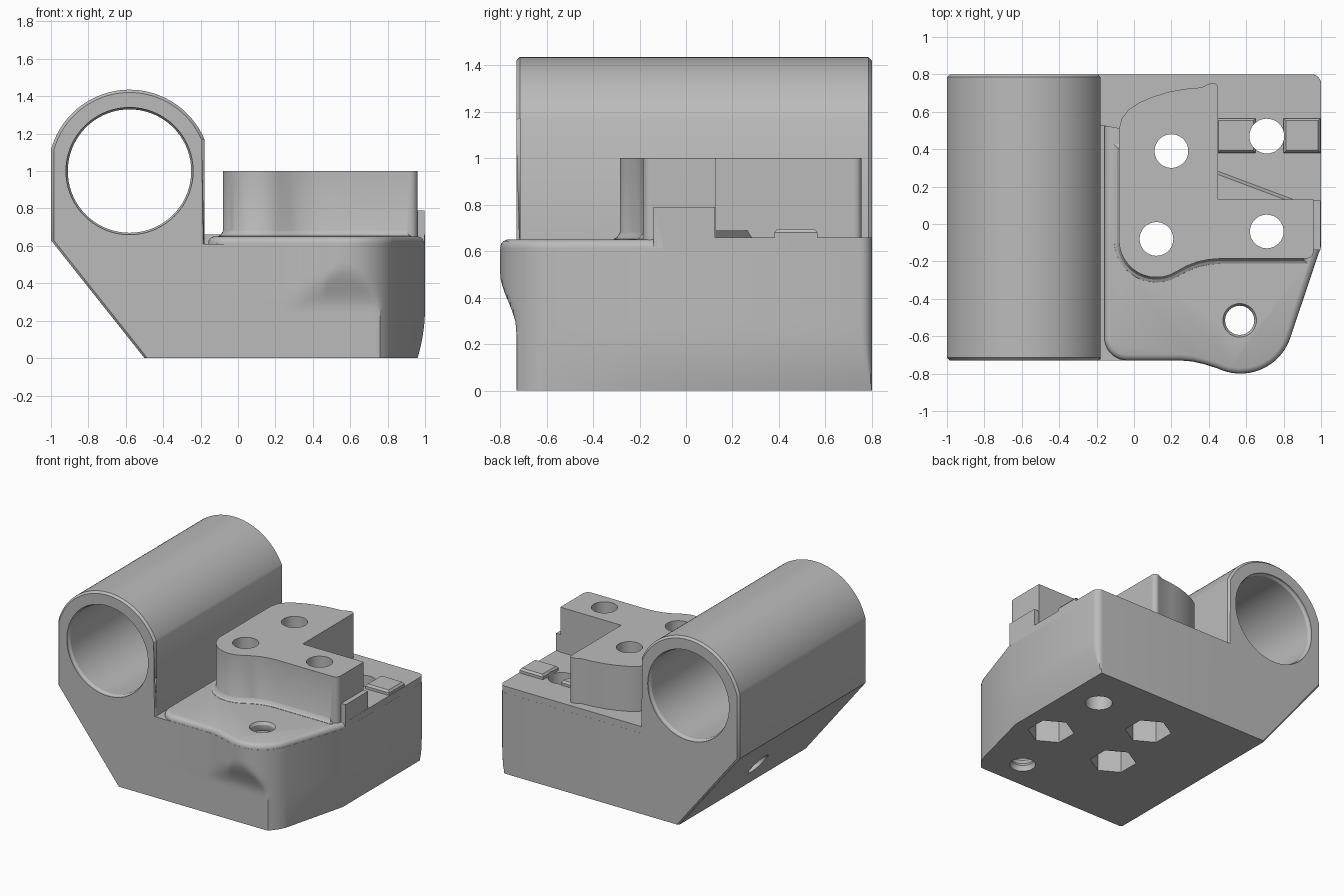
import bpy, bmesh, math
from mathutils import Vector

cube = bpy.data.objects.get("Cube")
if cube:
    bpy.data.objects.remove(cube, do_unlink=True)

grey = bpy.data.materials.new("plain_grey")
grey.use_nodes = True
grey.diffuse_color = (0.5, 0.5, 0.5, 1)
grey.node_tree.nodes["Principled BSDF"].inputs["Base Color"].default_value = (0.5, 0.5, 0.5, 1)


def loft(name, rings):
    """Closed solid through rings with equal point counts."""
    bm = bmesh.new()
    rows = [[bm.verts.new(p) for p in ring] for ring in rings]
    n = len(rows[0])
    for a, b in zip(rows, rows[1:]):
        for i in range(n):
            j = (i + 1) % n
            bm.faces.new((a[i], a[j], b[j], b[i]))
    bm.faces.new(rows[0])
    bm.faces.new(rows[-1])
    bmesh.ops.recalc_face_normals(bm, faces=bm.faces)
    mesh = bpy.data.meshes.new(name)
    bm.to_mesh(mesh)
    bm.free()
    mesh.materials.append(grey)
    ob = bpy.data.objects.new(name, mesh)
    bpy.context.collection.objects.link(ob)
    return ob


def arc(cx, cy, r, start, end, n):
    angles = [math.radians(start + (end - start) * i / n) for i in range(n + 1)]
    return [(cx + r * math.cos(a), cy + r * math.sin(a)) for a in angles]


def inset(points, d):
    """Move a counterclockwise outline inward by d."""
    out = []
    for i, p in enumerate(points):
        a, b, c = Vector(points[i - 1]), Vector(p), Vector(points[(i + 1) % len(points)])
        u, v = (b - a).normalized(), (c - b).normalized()
        n1, n2 = Vector((-u.y, u.x)), Vector((-v.y, v.x))
        m = (n1 + n2).normalized()
        out.append(b + m * d / max(m.dot(n1), 0.5))
    return out


def slab(name, outline, levels):
    """Stack an outline at (height, inset) levels."""
    return loft(name, [[(p[0], p[1], z) for p in inset(outline, d)] for z, d in levels])


def box(name, x0, x1, y0, y1, z0, z1):
    return slab(name, [(x0, y0), (x1, y0), (x1, y1), (x0, y1)], [(z0, 0), (z1, 0)])


def bore(name, x, y, stations, n=48, turn=0):
    """Vertical round cutter from (height, radius) stations."""
    return loft(name, [[(px, py, z) for px, py in arc(x, y, r, turn, turn + 360, n)[:-1]]
                       for z, r in stations])


def combine(target, other, operation):
    mod = target.modifiers.new(operation, 'BOOLEAN')
    mod.operation = operation
    mod.solver = 'EXACT'
    mod.object = other
    bpy.context.view_layer.objects.active = target
    bpy.ops.object.modifier_apply(modifier=mod.name)
    bpy.data.objects.remove(other, do_unlink=True)


# Tube housing: section in x and z, with bevelled ends
TX, TZ, TR = -0.58, 1.0, 0.435
right = math.degrees(math.acos(0.4 / TR))
left = 180 - math.degrees(math.acos(0.42 / TR))
crown = arc(TX, TZ, TR, right, left, 56)
section = [(-0.5, 0), (-0.18, 0)] + crown + [(-1, 0.63)]


def end_section(y, d):
    ring = []
    for x, z in section:
        if z > TZ:
            s = 1 - d / TR
            x, z = TX + (x - TX) * s, TZ + (z - TZ) * s
            x = max(x, -1 + d)
        elif x < -0.4:
            x += d
        ring.append((x, y, z))
    return ring


body = loft("bearing_block", [end_section(-0.73, 0.015), end_section(-0.715, 0),
                              end_section(0.785, 0), end_section(0.8, 0.015)])

# Main base, with the front boss fading out below
nose = ([(0.25, -0.73), (0.31, -0.735), (0.37, -0.748)]
        + arc(0.57, -0.52, 0.28, -115, -18.7, 20) + [(1, -0.12)])
corner = arc(0.95, 0.75, 0.05, 0, 90, 6)
outline = [(-0.3, -0.73)] + nose + corner + [(-0.3, 0.8)]


def base_ring(z):
    t = min(max((z - 0.26) / 0.25, 0), 1)
    front = -0.73 - 0.07 * t * t * (3 - 2 * t)
    side = 1 - 0.04 * max(0, 1 - z / 0.27) ** 2
    return [(min(x, side), max(y, front), z) for x, y in outline]


heights = [0.03 * i for i in range(18)] + [0.61]
combine(body, loft("base", [base_ring(z) for z in heights]), 'UNION')

# Rounded front pad and rear deck
pad = arc(-0.035, -0.605, 0.125, 180, 270, 10) + nose + [(1, 0.0), (0.9, 0.5), (-0.16, 0.6)]
combine(body, slab("front_pad", pad, [(0.6, 0.001), (0.62, 0.001), (0.633, 0.005),
                                      (0.643, 0.014), (0.65, 0.03)]), 'UNION')
deck = [(-0.3, 0.55), (-0.03, 0.5), (0.3, -0.1), (1, -0.1)] + corner + [(-0.3, 0.8)]
combine(body, slab("rear_deck", deck, [(0.59, 0.0005), (0.66, 0.0005)]), 'UNION')

# Raised L-shaped mount with a small foot fillet
mount = (arc(0.12, -0.085, 0.2, 180, 300, 18)
         + [(0.28, -0.225), (0.34, -0.202), (0.4, -0.19), (0.46, -0.185)]
         + arc(0.92, -0.145, 0.04, -90, 0, 6)
         + [(0.96, 0.13), (0.45, 0.13), (0.45, 0.72)]
         + arc(0.42, 0.725, 0.03, 0, 110, 5)
         + [(0.36, 0.73), (0.27, 0.722), (0.18, 0.705), (0.1, 0.68), (0.03, 0.65),
            (-0.03, 0.61), (-0.065, 0.565), (-0.08, 0.51)])
combine(body, slab("mount", mount, [(0.62, 0), (1.0, 0)]), 'UNION')
foot = mount[:18] + [(0.28, -0.225), (0.34, -0.202), (0.4, -0.19), (0.46, -0.185),
                     (0.9, -0.185), (0.9, 0.1), (0.1, 0.4), (-0.08, 0.4)]
combine(body, slab("foot_fillet", foot, [(0.63, -0.03), (0.652, -0.027), (0.66, -0.012),
                                         (0.675, -0.003), (0.69, 0.004)]), 'UNION')
combine(body, box("side_step", 0.9, 0.998, -0.14, 0.125, 0.62, 0.79), 'UNION')

# Two low clips beside the rear hole
for x0, x1 in ((0.44, 0.65), (0.8, 0.997)):
    clip = [(x0, 0.38), (x1, 0.38), (x1, 0.565), (x0, 0.565)]
    combine(body, slab("clip", clip, [(0.63, 0), (0.68, 0), (0.695, 0.012)]), 'UNION')

# Main tube bore with chamfered mouths
stations = ((-0.85, 0.34), (-0.715, 0.34), (-0.7, 0.33), (0.77, 0.33), (0.785, 0.34), (0.9, 0.34))
combine(body, loft("tube_bore", [[(x, y, z) for x, z in arc(TX, TZ, r, 0, 360, 72)[:-1]]
                                 for y, r in stations]), 'DIFFERENCE')

# Bolt holes, with hexagonal nut pockets underneath
for x, y in ((0.2, 0.39), (0.12, -0.08), (0.71, -0.04)):
    combine(body, bore("bolt_hole", x, y, [(-0.1, 0.09), (1.1, 0.09)]), 'DIFFERENCE')
    combine(body, bore("nut_pocket", x, y, [(-0.1, 0.16), (0.25, 0.16)], 6, 30), 'DIFFERENCE')
combine(body, bore("rear_hole", 0.71, 0.47, [(-0.1, 0.093), (1.1, 0.093)]), 'DIFFERENCE')

# Ridged hole through the boss
ridges = [(-0.05, 0.088)] + [(0.02 * i, 0.088 if i % 2 else 0.078) for i in range(1, 31)]
combine(body, bore("ridged_hole", 0.565, -0.515, ridges + [(0.63, 0.078), (0.655, 0.093), (0.7, 0.093)],
                   32), 'DIFFERENCE')

# Side hole opening on the sloped face
combine(body, loft("side_hole", [[(x, y, z) for y, z in arc(0.17, 0.28, 0.08, 0, 360, 32)[:-1]]
                                 for x in (-1.1, -0.3)]), 'DIFFERENCE')

bpy.ops.object.select_all(action='DESELECT')
body.select_set(True)
bpy.context.view_layer.objects.active = body
bpy.ops.object.shade_smooth_by_angle(angle=math.radians(30))
